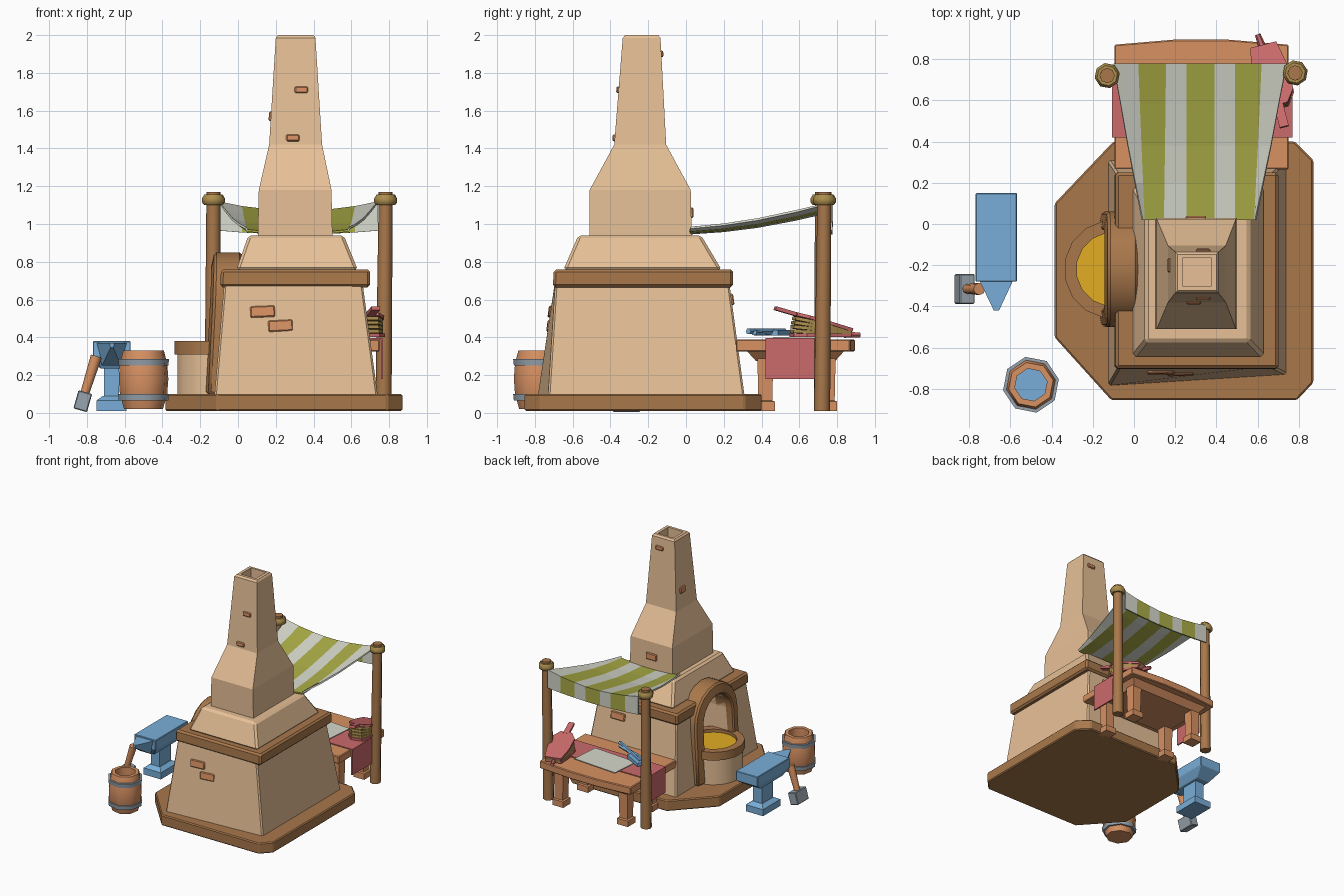
import bpy, bmesh, math
from mathutils import Vector, Matrix, Euler

if "Cube" in bpy.data.objects:
    bpy.data.objects.remove(bpy.data.objects["Cube"])

def mat(name, r, g, b):
    lin = lambda c: (c / 255 / 12.92) if c < 10 else ((c / 255 + 0.055) / 1.055) ** 2.4
    m = bpy.data.materials.new(name)
    m.diffuse_color = (lin(r), lin(g), lin(b), 1)
    m.use_nodes = True
    m.node_tree.nodes["Principled BSDF"].inputs["Base Color"].default_value = m.diffuse_color
    return m

TAN = mat("sandstone", 233, 194, 152)
BROWN = mat("brown_trim", 169, 120, 75)
WOOD = mat("orange_wood", 215, 145, 98)
BLUE = mat("blue_steel", 121, 174, 216)
RED = mat("red_cloth", 203, 106, 107)
GREEN = mat("green_stripe", 170, 172, 70)
WHITE = mat("pale_stripe", 214, 217, 204)
GREY = mat("grey_iron", 151, 163, 173)
YELLOW = mat("ember_yellow", 226, 172, 36)
BRONZE = mat("bronze", 172, 142, 78)

def mesh(name, verts, faces, mats, bevel=0):
    me = bpy.data.meshes.new(name)
    me.from_pydata([tuple(v) for v in verts], [], faces)
    for m in mats if isinstance(mats, list) else [mats]:
        me.materials.append(m)
    ob = bpy.data.objects.new(name, me)
    bpy.context.collection.objects.link(ob)
    if bevel:
        b = ob.modifiers.new("bevel", 'BEVEL')
        b.width, b.segments = bevel, 1
    return ob

def loft(name, rings, m, bevel=0, caps=True, closed=False):
    n, k = len(rings[0]), len(rings)
    verts = [v for r in rings for v in r]
    faces = [(i * n + j, i * n + (j + 1) % n, (i + 1) % k * n + (j + 1) % n, (i + 1) % k * n + j)
             for i in range(k if closed else k - 1) for j in range(n)]
    if caps and not closed:
        faces += [tuple(reversed(range(n))), tuple(range((k - 1) * n, k * n))]
    return mesh(name, verts, faces, m, bevel)

def rect(z, x0, x1, y0, y1):
    return [(x0, y0, z), (x1, y0, z), (x1, y1, z), (x0, y1, z)]

def plan(pts, z):
    return [(x, y, z) for x, y in pts]

def poly(n, r, z, cx=0, cy=0, a=0):
    return [(cx + r * math.cos(a + math.tau * i / n), cy + r * math.sin(a + math.tau * i / n), z) for i in range(n)]

def smooth(ob, angle=50):
    bpy.ops.object.select_all(action='DESELECT')
    ob.select_set(True)
    bpy.context.view_layer.objects.active = ob
    bpy.ops.object.shade_smooth_by_angle(angle=math.radians(angle))
    return ob

def lathe(name, prof, n, c, m, closed=False):
    return loft(name, [poly(n, r, z, c[0], c[1], .2) for r, z in prof], m, closed=closed)

def box(name, c, s, m, rot=(0, 0, 0), bevel=0):
    ob = loft(name, [rect(z, -s[0] / 2, s[0] / 2, -s[1] / 2, s[1] / 2) for z in (-s[2] / 2, s[2] / 2)], m, bevel)
    ob.data.transform(Matrix.Translation(c) @ Euler(rot).to_matrix().to_4x4())
    return ob

def rod(name, p, q, r0, r1, m, n=8):
    p, q = Vector(p), Vector(q)
    ob = loft(name, [poly(n, r0, 0), poly(n, r1, (q - p).length)], m)
    ob.data.transform(Matrix.Translation(p) @ (q - p).to_track_quat('Z', 'Y').to_matrix().to_4x4())
    return ob

# base slab
slab = [(-.385, -.55), (-.11, -.855), (.79, -.855), (.87, -.77), (.87, .31), (.78, .40), (-.10, .40), (-.385, .10)]
loft("base_slab", [plan(slab, .01), plan(slab, .10)], BROWN, .008)

# furnace body (slightly skewed foot), belt, shoulder and hollow chimney
foot = [(-.125, -.785), (.74, -.73), (.74, .31), (-.125, .31)]
body = loft("furnace_body", [plan(foot, .09), rect(.72, -.07, .655, -.69, .225)], TAN, .01)
belt = loft("belt", [rect(.665, -.095, .70, -.705, .25), rect(.76, -.09, .70, -.70, .25)], BROWN, .014)
loft("shoulder", [rect(.755, -.01, .635, -.65, .19), rect(.94, .055, .56, -.57, .08)], TAN, .015)
loft("chimney", [rect(.93, .105, .50, -.51, .03), rect(1.18, .11, .495, -.51, .025),
                 rect(1.42, .165, .445, -.38, -.105), rect(1.985, .20, .41, -.335, -.135),
                 rect(2.0, .212, .40, -.322, -.147), rect(2.0, .235, .375, -.30, -.165),
                 rect(1.88, .235, .375, -.30, -.165)], TAN)

# arched niche cut into the left side
CY, CZ = -.22, .57
def arch_path(r):
    return [(CY - r, .10), (CY - r, .35)] + [(CY - r * math.cos(math.pi * i / 10), CZ + r * math.sin(math.pi * i / 10))
            for i in range(11)] + [(CY + r, .35), (CY + r, .10)]
cutter = loft("niche_cutter", [[(x, y, z) for y, z in arch_path(.19)] for x in (-.4, .28)], TAN)
cutter.data.flip_normals()
cutter.hide_render = True
for ob in (body, belt):
    b = ob.modifiers.new("niche", 'BOOLEAN')
    b.object, b.operation, b.solver = cutter, 'DIFFERENCE', 'EXACT'
    bpy.context.view_layer.objects.active = ob
    for md in list(ob.modifiers):
        bpy.ops.object.modifier_apply(modifier=md.name)
bpy.data.objects.remove(cutter)

# arch surround, leaning with the wall
rings = []
for (yi, zi), (yo, zo) in zip(arch_path(.19), arch_path(.28)):
    s = -.03 * max(0, (.7 - zi) / .6)
    rings.append([(-.145 + s, yi, zi), (-.125 + s, yo, zo), (.02, yo, zo), (.02, yi, zi)])
smooth(loft("arch_surround", rings, BROWN, .012), 30)

# round hearth basin with embers
smooth(lathe("basin_wall", [(.225, .09), (.225, .32)], 16, (-.10, CY), TAN))
smooth(lathe("basin_rim", [(.24, .31), (.24, .38), (.18, .38), (.18, .31)], 16, (-.10, CY), BROWN, closed=True))
lathe("embers", [(.185, .32), (.185, .355)], 16, (-.10, CY), YELLOW)

# loose bricks lying in the walls: centre, width, height, wall slope, tilt
for i, (x, y, z, w, h, a, t) in enumerate([
        (.13, -.711, .535, .13, .06, -.13, -.04), (.225, -.718, .46, .13, .06, -.12, -.05),
        (.335, -.352, 1.71, .07, .035, -.08, 0), (.29, -.372, 1.455, .07, .035, -.08, 0),
        (.335, -.137, 1.90, .07, .035, .05, 0), (.30, .022, 1.06, .10, .055, .02, 0),
        (.46, .236, .60, .13, .06, .135, 0)]):
    box(f"brick_{i}", (x, y, z), (w, .034, h), WOOD, (a, t, .03 if z < .55 else 0), .006)
box("brick_side", (.18, -.20, 1.57), (.034, .07, .05), WOOD, (0, .06, 0), .006)

# barrel, open at the top, with water low inside
B = (-.50, -.78)
smooth(lathe("barrel", [(.105, .02), (.128, .10), (.134, .18), (.128, .26), (.11, .33), (.08, .33), (.08, .20)],
             8, B, WOOD))
lathe("barrel_water", [(.085, .19), (.085, .215)], 8, B, BLUE)
for z in (.065, .25):
    smooth(lathe("barrel_hoop", [(.134, z), (.138, z + .035), (.10, z + .035), (.10, z)], 8, B, GREY, closed=True))

# anvil
loft("anvil_base", [rect(.01, -.75, -.59, -.18, .05), rect(.065, -.75, -.59, -.18, .05),
                    rect(.09, -.715, -.625, -.14, .01)], BLUE)
loft("anvil_waist", [rect(.08, -.71, -.63, -.14, .01), rect(.25, -.71, -.63, -.14, .01)], BLUE)
loft("anvil_head", [rect(.235, -.73, -.61, -.24, .05), rect(.30, -.768, -.568, -.28, .15),
                    rect(.38, -.768, -.568, -.28, .15)], BLUE, .004)
loft("anvil_horn", [[(-.72, -.27, .25), (-.62, -.27, .25), (-.585, -.27, .37), (-.752, -.27, .37)],
                    [(-.675, -.42, .345), (-.66, -.42, .345), (-.655, -.42, .37), (-.68, -.42, .37)]], BLUE)

# hammer leaning on the anvil
smooth(rod("hammer_handle", (-.825, -.315, .06), (-.75, -.315, .30), .022, .03, WOOD))
box("hammer_head", (-.822, -.315, .062), (.075, .145, .10), GREY, (0, .28, 0), .005)

# work table
top = [(-.095, .265), (.75, .265), (.75, .87), (.45, .895), (.2, .895), (-.095, .87)]
loft("table_top", [plan(top, .325), plan(top, .388)], WOOD, .006)
loft("table_apron", [rect(.275, .0, .66, .37, .79), rect(.33, -.05, .71, .32, .84)], WOOD)
for x in (.03, .63):
    for y in (.42, .75):
        loft("table_leg", [rect(z, x - w, x + w, y - w, y + w)
             for z, w in ((.01, .05), (.06, .05), (.065, .037), (.29, .042))], WOOD)

# table cloth with hanging ends, and a sheet of paper
box("cloth_top", (.33, .55, .391), (.87, .26, .009), RED)
for x in (-.1, .762):
    box("cloth_end", (x, .55, .287), (.012, .26, .215), RED)
box("paper", (.33, .60, .398), (.40, .25, .006), WHITE, (0, 0, -.08))

# tongs
rod("tong_arm", (.06, .52, .43), (.38, .33, .432), .018, .016, BLUE, 6)
rod("tong_arm", (.07, .47, .425), (.36, .36, .425), .018, .016, BLUE, 6)
box("tong_jaw", (.11, .495, .425), (.18, .08, .028), BLUE, (0, 0, -.5))

# bellows: fan of plates hinged at the nozzle
hinge = Matrix.Translation((.63, .86, .41)) @ Matrix.Rotation(.25, 4, 'Z')
for i in range(6):
    k = 1 if i in (0, 5) else .9
    half = [(.065, 0), (.088, -.12), (.088, -.25), (.045, -.31)]
    pl = [(x * k, y) for x, y in half] + [(-x * k, y) for x, y in half[::-1]]
    ob = loft("bellows_plate", [plan(pl, i * .006 - .009), plan(pl, i * .006 + .009)], RED if k == 1 else BRONZE)
    ob.data.transform(hinge @ Matrix.Rotation(-.055 * i, 4, 'X'))
h = box("bellows_handle", (0, -.36, .03), (.045, .13, .02), RED)
h.data.transform(hinge @ Matrix.Rotation(-.275, 4, 'X'))
rod("bellows_nozzle", (.63, .84, .415), (.60, .92, .412), .02, .014, RED, 6)

# awning poles with collars
for x0, y0, x, y in ((-.135, .72, -.13, .72), (.77, .72, .782, .733)):
    smooth(rod("awning_pole", (x0, y0, .01), (x, y, 1.17), .043, .037, BROWN))
    smooth(lathe("pole_collar", [(.05, 1.10), (.062, 1.115), (.062, 1.135), (.05, 1.155)], 8, (x, y), BRONZE), 40)

# striped awning with a hanging front flap
far = [-.10, .02, .155, .255, .39, .49, .62, .74]
near = [.04, .05, .145, .255, .39, .49, .585, .59]
rows = [(.77, .955, 0), (.775, 1.09, 0), (.58, 1.045, .25), (.38, 1.005, .5), (.20, .98, .75), (.02, .965, 1)]
verts = []
for y, z, t in rows:
    for i, (a, b) in enumerate(zip(far, near)):
        u = i / 3.5 - 1
        verts.append((a + (b - a) * t, y, z + (.02 if z < .957 else .05) * (u * u - .5) * (1 - .4 * t)))
faces = [(r * 8 + i, r * 8 + i + 1, r * 8 + i + 9, r * 8 + i + 8) for r in range(5) for i in range(7)]
aw = mesh("awning", verts, faces, [WHITE, GREEN])
for p in aw.data.polygons:
    p.material_index = p.index % 7 % 2
sol = aw.modifiers.new("thickness", 'SOLIDIFY')
sol.thickness, sol.offset = .012, 0

# make every solid face outward
for ob in bpy.data.objects:
    if ob != aw:
        bm = bmesh.new()
        bm.from_mesh(ob.data)
        bmesh.ops.recalc_face_normals(bm, faces=bm.faces)
        bm.to_mesh(ob.data)
        bm.free()
